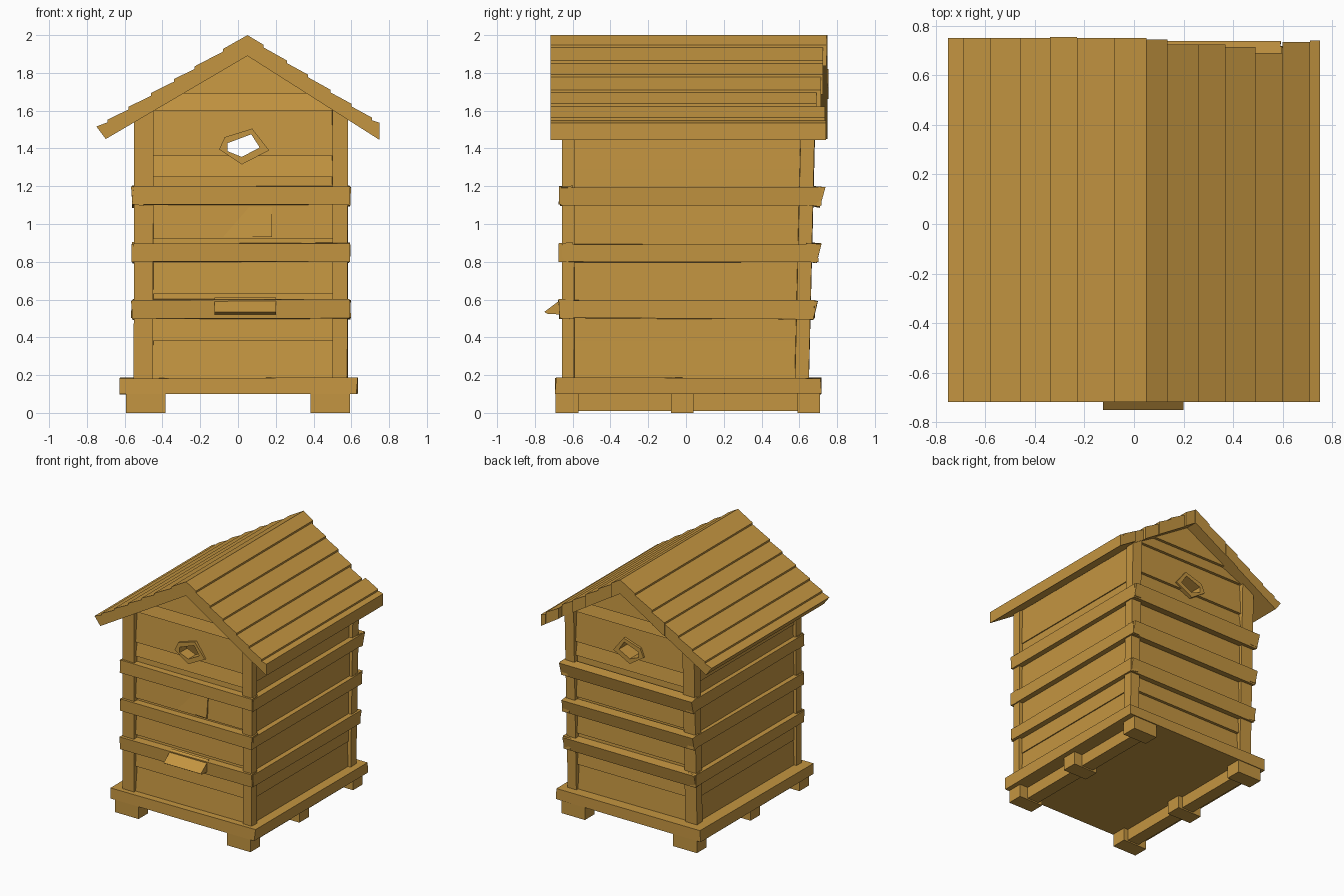
import bpy, bmesh, random
from mathutils import Vector

if "Cube" in bpy.data.objects:
    bpy.data.objects.remove(bpy.data.objects["Cube"])
random.seed(4)

wood = bpy.data.materials.new("honey wood")
wood.diffuse_color = (0.55, 0.30, 0.052, 1)
wood.use_nodes = True
wood.node_tree.nodes["Principled BSDF"].inputs["Base Color"].default_value = wood.diffuse_color


def make(name, rings, jitter=0.0):
    """Closed solids, each lofted between two matching rings of points."""
    bm = bmesh.new()
    for a, b in rings:
        def j(p):
            return [c + random.uniform(-jitter, jitter) for c in p]
        va = [bm.verts.new(j(p)) for p in a]
        vb = [bm.verts.new(j(p)) for p in b]
        n = len(va)
        bm.faces.new(va)
        bm.faces.new(vb[::-1])
        for i in range(n):
            k = (i + 1) % n
            bm.faces.new((va[k], va[i], vb[i], vb[k]))
    bmesh.ops.recalc_face_normals(bm, faces=bm.faces)
    me = bpy.data.meshes.new(name)
    bm.to_mesh(me)
    bm.free()
    me.materials.append(wood)
    ob = bpy.data.objects.new(name, me)
    bpy.context.collection.objects.link(ob)
    return ob


def box(x0, x1, y0, y1, z0, z1):
    q = [(x0, y0), (x1, y0), (x1, y1), (x0, y1)]
    return [(x, y, z0) for x, y in q], [(x, y, z1) for x, y in q]


def along_y(profile, y0, y1):
    return [(x, y0, z) for x, z in profile], [(x, y1, z) for x, z in profile]


def under(x):
    """Height of the roof underside."""
    return 1.89 + (0.587 * (x - 0.05) if x < 0.05 else -0.636 * (x - 0.05))


def back(z):
    """The back leans outward a little."""
    return 0.65 + 0.025 * (z - 0.2)


# base plate, runners and feet
make("base_plate", [box(-0.625, 0.63, -0.69, 0.715, 0.10, 0.185)], 0.005)
for side, s in (("left", -1), ("right", 1)):
    make(side + "_runner", [box(s * 0.42, s * 0.52, -0.66, 0.68, 0.01, 0.11)])
    make(side + "_feet", [box(s * 0.385, s * 0.592, y0, y1, 0.0, 0.105)
                          for y0, y1 in ((-0.69, -0.57), (-0.08, 0.04), (0.59, 0.71))])

# corner posts with sloping tops under the roof
for side, x0, x1 in (("left", -0.55, -0.45), ("right", 0.50, 0.58)):
    for end in ("front", "back"):
        lo, hi = [], []
        for x, outer in ((x0, 1), (x1, 1), (x1, 0), (x0, 0)):
            zt = under(x) + 0.02
            for z, ring in ((0.17, lo), (zt, hi)):
                if end == "front":
                    y = -0.655 if outer else -0.59
                else:
                    y = back(z) if outer else back(z) - 0.075
                ring.append((x, y, z))
        make(f"{end}_{side}_post", [(lo, hi)], 0.003)

# entrance hole outline, shared by cutter and frames
inner = [(-0.055, 1.385), (-0.055, 1.428), (0.07, 1.475), (0.115, 1.405), (0.02, 1.355)]
outer = [(-0.10, 1.395), (-0.07, 1.46), (0.075, 1.505), (0.165, 1.39), (0.02, 1.315)]
mid = [((a[0] + b[0]) / 2, (a[1] + b[1]) / 2) for a, b in zip(inner, outer)]
cutter = make("hole_cutter", [along_y(mid, -1, 1)])
cutter.hide_render = True

# front and back clapboards: each board slants out at its lower edge
breaks = [0.17, 0.38, 0.63, 0.92, 1.25, 1.36, 1.60, 1.69, 1.90]
for end in ("front", "back"):
    for i, (z0, z1) in enumerate(zip(breaks, breaks[1:])):
        rings = []
        for z, out in ((z0, 0.022), (z1, 0.0)):
            xl = max(-0.47, 0.05 + (z - 1.91) / 0.587)
            xr = min(0.52, 0.05 - (z - 1.91) / 0.636)
            if end == "front":
                ya, yb = -0.615 - out, -0.56
            else:
                ya, yb = back(z) - 0.04 + out, back(z) - 0.10
            rings.append([(xl, ya, z), (xr, ya, z), (xr, yb, z), (xl, yb, z)])
        ob = make(f"{end}_board_{i + 1}", [rings])
        if z0 < 1.5 and z1 > 1.3:
            mod = ob.modifiers.new("hole", 'BOOLEAN')
            mod.object = cutter
            mod.operation = 'DIFFERENCE'
            mod.solver = 'EXACT'
    # faceted frame around the hole
    y0, y1 = (-0.648, -0.555) if end == "front" else (0.545, 0.672)
    segs = []
    for i in range(5):
        k = (i + 1) % 5
        segs.append(along_y([inner[i], inner[k], outer[k], outer[i]], y0, y1))
    make(end + "_hole_frame", segs)

# bake the hole and drop the cutter
dg = bpy.context.evaluated_depsgraph_get()
for ob in list(bpy.data.objects):
    if ob.modifiers:
        me = bpy.data.meshes.new_from_object(ob.evaluated_get(dg))
        ob.modifiers.clear()
        ob.data = me
bpy.data.objects.remove(cutter)

# side wall boards
for side, s, x in (("left", -1, -0.522), ("right", 1, 0.55)):
    cuts = [0.17, 0.38, 0.85, 1.29, 1.57]
    rings = []
    for z0, z1 in zip(cuts, cuts[1:]):
        prof = [(x + s * 0.008, z0), (x, z1), (x - s * 0.06, z1), (x - s * 0.06, z0)]
        rings.append(along_y(prof, -0.61, 0.61))
    make(side + "_wall_boards", rings)

# horizontal bands around the body; the back ones tilt outward
for n, (z, yb) in enumerate(((0.50, 0.70), (0.80, 0.72), (1.10, 0.735))):
    t = z + 0.10
    tilt = [(yb - 0.10, z), (yb - 0.025, z - 0.01), (yb, t - 0.005), (yb - 0.08, t)]
    make(f"band_{n + 1}", [
        box(-0.557, 0.59, -0.672, -0.60, z, t),
        box(-0.562, -0.50, -0.665, yb - 0.02, z, t - 0.005),
        box(0.53, 0.593, -0.66, yb - 0.02, z, t - 0.005),
        ([(-0.56, y, h) for y, h in tilt], [(0.59, y, h) for y, h in tilt]),
    ], 0.005)

# landing ledge and entrance plank on the front
ledge = [(-0.65, 0.61), (-0.75, 0.535), (-0.735, 0.525), (-0.65, 0.52)]
make("landing_ledge", [([(-0.125, y, z) for y, z in ledge], [(0.20, y, z) for y, z in ledge])])
plank = [(-0.650, 0.93), (-0.632, 1.09), (-0.60, 1.09), (-0.60, 0.93)]
make("entrance_plank", [([(-0.20, y + 0.02, z) for y, z in plank], [(0.18, y, z) for y, z in plank])])

# roof planks: overlapping strips from the ridge to each eave
ridge = Vector((0.05, 2.0))
slopes = {
    "left": ((-0.75, 1.51), [0.05, -0.08, -0.23, -0.34, -0.46, -0.58, -0.69, -0.75],
             [0.75, 0.75, 0.755, 0.75, 0.75, 0.75, 0.75]),
    "right": ((0.75, 1.53), [0.05, 0.135, 0.26, 0.37, 0.49, 0.60, 0.71, 0.75],
              [0.745, 0.725, 0.725, 0.715, 0.69, 0.735, 0.74]),
}
for side, (eave, xs, ends) in slopes.items():
    eave = Vector(eave)
    for i, (xa, xb) in enumerate(zip(xs, xs[1:])):
        quad = []
        for x, lift in ((xa, 0.0 if i == 0 else -0.008), (xb, 0.006)):
            t = (x - ridge.x) / (eave.x - ridge.x)
            top = ridge.lerp(eave, t) + Vector((0, lift))
            low = Vector((x, under(x)))
            if side == "left" and x == -0.75:
                low = Vector((-0.70, 1.45))
            quad.append((top, low))
        (ta, la), (tb, lb) = quad
        make(f"{side}_roof_plank_{i + 1}", [along_y([ta, tb, lb, la], -0.718, ends[i])])
